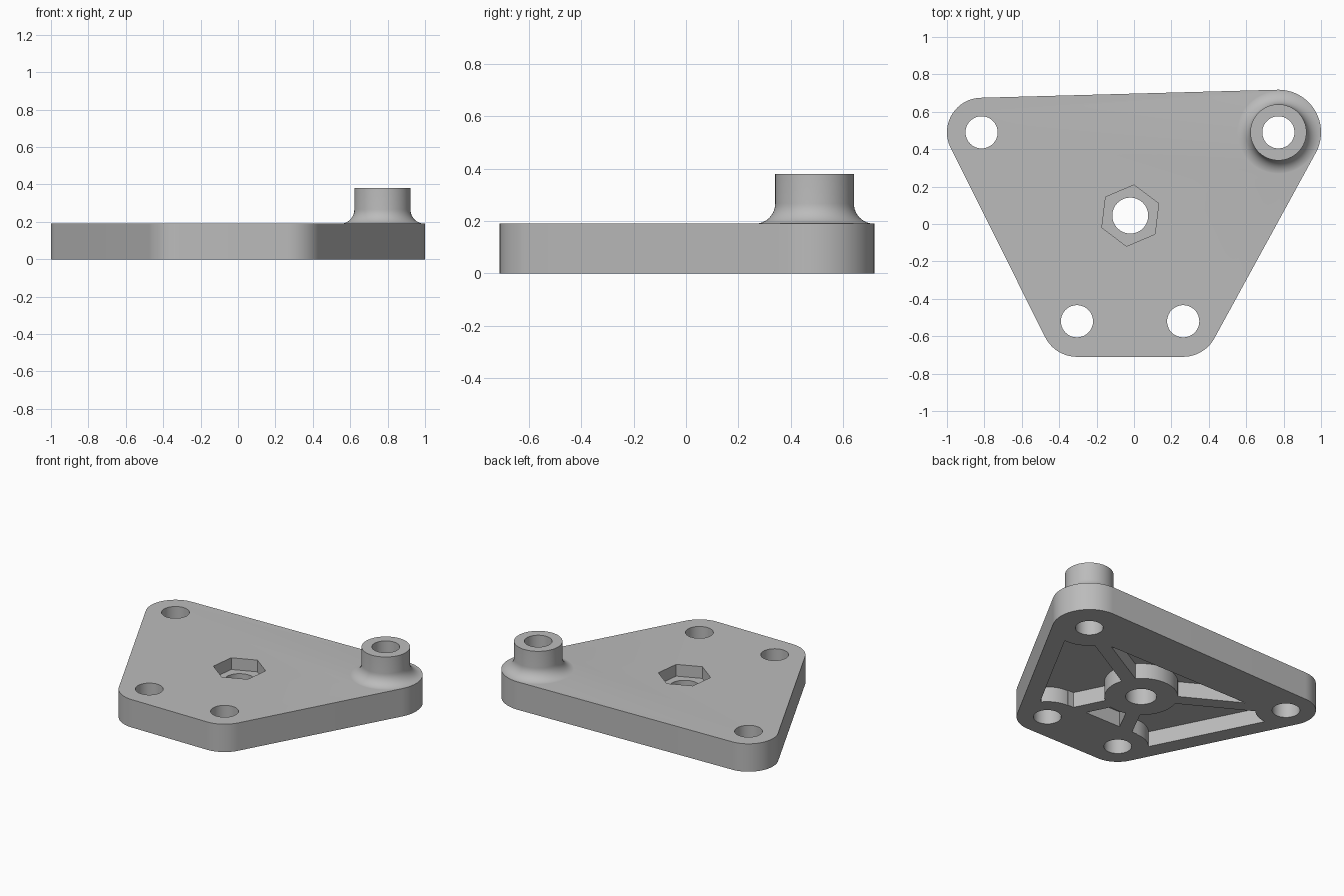
import bpy, bmesh
from math import cos, sin, pi, radians, atan2, hypot
from mathutils import Vector

cube = bpy.data.objects.get("Cube")
if cube:
    bpy.data.objects.remove(cube)

grey = bpy.data.materials.new("light_grey")
grey.use_nodes = True
colour = (0.5, 0.5, 0.5, 1)
grey.diffuse_color = colour
grey.node_tree.nodes["Principled BSDF"].inputs["Base Color"].default_value = colour

THICK, POCKET = 0.19, 0.105
HOLE, HUB, RIB = 0.086, 0.227, 0.09
CENTRE = (-0.02, 0.045)
# corner x, y, outer radius, radius of the ring left around the hole underneath
CORNERS = [(-0.815, 0.49, 0.185, 0.19), (0.772, 0.49, 0.228, 0.22),
           (0.263, -0.52, 0.19, 0.19), (-0.305, -0.52, 0.19, 0.19)]


def prism(name, points, z0, z1):
    """Upright prism over a counter-clockwise outline."""
    bm = bmesh.new()
    face = bm.faces.new([bm.verts.new((x, y, z0)) for x, y in points])
    top = bmesh.ops.extrude_face_region(bm, geom=[face])["geom"]
    bmesh.ops.translate(bm, vec=(0, 0, z1 - z0),
                        verts=[v for v in top if isinstance(v, bmesh.types.BMVert)])
    return finish(name, bm)


def finish(name, bm):
    bmesh.ops.recalc_face_normals(bm, faces=bm.faces)
    mesh = bpy.data.meshes.new(name)
    bm.to_mesh(mesh)
    bm.free()
    mesh.materials.append(grey)
    obj = bpy.data.objects.new(name, mesh)
    bpy.context.collection.objects.link(obj)
    return obj


def ring(x, y, r, sides=64, turn=0):
    return [(x + r * cos(turn + 2 * pi * i / sides),
             y + r * sin(turn + 2 * pi * i / sides)) for i in range(sides)]


def lathe(name, x, y, profile, sides=64):
    bm = bmesh.new()
    rows = [[bm.verts.new((px, py, z)) for px, py in ring(x, y, r, sides)]
            for r, z in profile]
    for a, b in zip(rows, rows[1:]):
        for i in range(sides):
            j = (i + 1) % sides
            bm.faces.new((a[i], a[j], b[j], b[i]))
    bm.faces.new(rows[0])
    bm.faces.new(rows[-1])
    return finish(name, bm)


def combine(target, tool, operation):
    mod = target.modifiers.new("cut", "BOOLEAN")
    mod.operation, mod.object, mod.solver = operation, tool, "EXACT"
    bpy.context.view_layer.objects.active = target
    bpy.ops.object.modifier_apply(modifier=mod.name)
    bpy.data.objects.remove(tool)


def hull(points):
    """Counter-clockwise convex outline."""
    def half(pts):
        out = []
        for p in pts:
            while len(out) > 1 and ((out[-1][0] - out[-2][0]) * (p[1] - out[-2][1])
                                    - (out[-1][1] - out[-2][1]) * (p[0] - out[-2][0])) < 1e-7:
                out.pop()
            out.append(p)
        return out[:-1]
    pts = sorted(points)
    return half(pts) + half(pts[::-1])


# Plate wrapped around the four corner circles
outline = hull([p for x, y, r, _ in CORNERS for p in ring(x, y, r, 96)])
plate = prism("mounting_plate", outline, 0, THICK)

# Raised spacer with a filleted foot
bx, by, br, _ = CORNERS[1]
fillet = br - 0.15 - 0.001
profile = [(0.2, 0.13)]
profile += [(0.15 + fillet * (1 - sin(t)), THICK - 0.0005 + fillet * (1 - cos(t)))
            for t in (radians(90) * i / 10 for i in range(11))]
profile.append((0.15, 0.38))
combine(plate, lathe("spacer", bx, by, profile), "UNION")

# Underside pocket, leaving hub, ribs, corner rings and front rim
pocket = prism("pocket", [(-0.45, -0.4), (0.42, -0.4), (0.857, 0.4), (-0.854, 0.4)],
               -0.1, POCKET)
keep = [ring(*CENTRE, HUB)]
keep.append([(-0.3, -0.5), (0.26, -0.5), (0.26, -0.325), (-0.3, -0.325)])
for x, y, _, r in CORNERS:
    keep.append(ring(x, y, r))
    a = Vector(CENTRE)
    b = Vector((x, y))
    along = (b - a).normalized()
    side = Vector((-along.y, along.x)) * RIB / 2
    keep.append([tuple(p) for p in (a - side, b - side, b + side, a + side)])
for points in keep:
    combine(pocket, prism("keep", points, -0.2, 0.3), "DIFFERENCE")
combine(plate, pocket, "DIFFERENCE")

# Corner holes, centre bore and hexagonal nut recess
for x, y, _, _ in CORNERS:
    combine(plate, prism("drill", ring(x, y, HOLE), -0.1, 0.5), "DIFFERENCE")
combine(plate, prism("nut", ring(*CENTRE, 0.165, 6, radians(23)), 0.11, 0.4), "DIFFERENCE")
combine(plate, prism("bore", ring(*CENTRE, 0.096), -0.1, 0.5), "DIFFERENCE")

# Smooth round walls, keep machined edges crisp
bpy.ops.object.select_all(action="DESELECT")
plate.select_set(True)
bpy.context.view_layer.objects.active = plate
bpy.ops.object.shade_smooth_by_angle(angle=radians(30))
